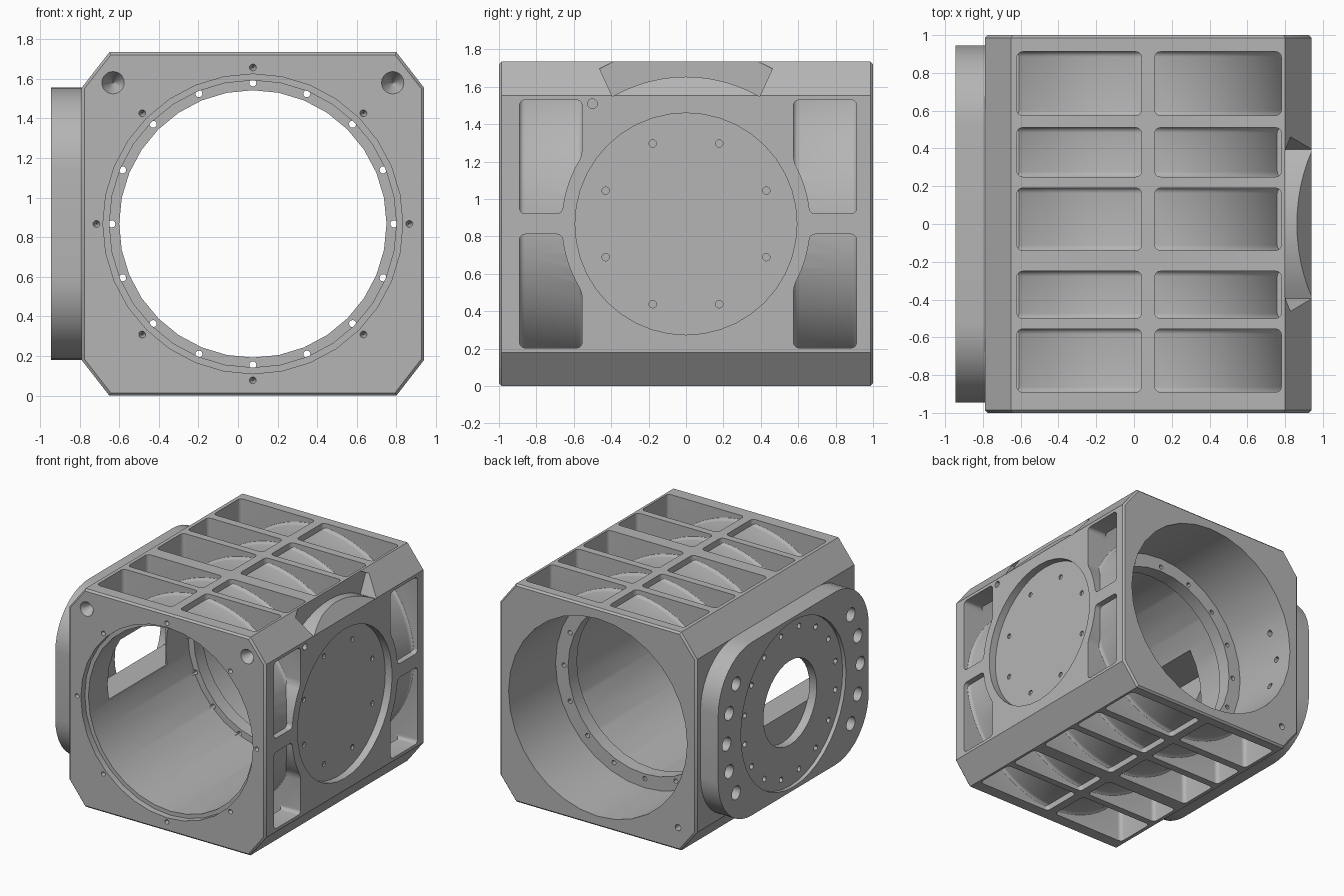
import bpy
import bmesh
from math import sin, cos, pi, radians, sqrt
from mathutils import Vector

if "Cube" in bpy.data.objects:
    bpy.data.objects.remove(bpy.data.objects["Cube"], do_unlink=True)

CX, CZ = 0.075, 0.867         # bore axis
LEFT, RIGHT, TOP = -0.79, 0.94, 1.734

metal = bpy.data.materials.new("machined grey")
GREY = (0.46, 0.46, 0.46, 1)
metal.use_nodes = True
metal.diffuse_color = GREY
metal.node_tree.nodes["Principled BSDF"].inputs["Base Color"].default_value = GREY

# Each axis maps profile (u, v) and distance w to x, y, z
AXES = {
    "X": lambda u, v, w: (w, u, v),
    "Y": lambda u, v, w: (u, w, v),
    "Z": lambda u, v, w: (u, v, w),
}


def rounded(points, r, steps=5):
    """Round the corners of a closed outline."""
    out = []
    pts = [Vector(p) for p in points]
    for i, p in enumerate(pts):
        a, b = pts[i - 1] - p, pts[(i + 1) % len(pts)] - p
        s = p + a.normalized() * min(r, a.length * 0.45)
        e = p + b.normalized() * min(r, b.length * 0.45)
        for k in range(steps + 1):
            t = k / steps
            w = sqrt(2) * t * (1 - t)
            q = s * (1 - t) ** 2 + e * t ** 2 + p * w
            out.append(q / ((1 - t) ** 2 + t ** 2 + w))
    return out


def rect(u0, u1, v0, v1):
    return [(u0, v0), (u1, v0), (u1, v1), (u0, v1)]


def ring(u, v, r, count, start=0.0):
    """Evenly spaced points on a circle."""
    return [(u + r * sin(radians(start) + 2 * pi * k / count),
             v + r * cos(radians(start) + 2 * pi * k / count)) for k in range(count)]


def holes(centres, r, n=12):
    return [ring(u, v, r, n) for u, v in centres]


def loft(name, axis, stacks):
    """Skin each stack of (outline, distance) sections into a closed solid."""
    bm = bmesh.new()
    for stack in stacks:
        loops = [[bm.verts.new(AXES[axis](u, v, w)) for u, v in line] for line, w in stack]
        bm.faces.new(loops[0])
        bm.faces.new(loops[-1])
        for lo, hi in zip(loops, loops[1:]):
            for i in range(len(lo)):
                bm.faces.new((lo[i - 1], lo[i], hi[i], hi[i - 1]))
    bmesh.ops.recalc_face_normals(bm, faces=bm.faces)
    mesh = bpy.data.meshes.new(name)
    bm.to_mesh(mesh)
    bm.free()
    mesh.materials.append(metal)
    ob = bpy.data.objects.new(name, mesh)
    bpy.context.collection.objects.link(ob)
    return ob


def prisms(name, axis, outlines, a, b, taper=1.0):
    """Extrude one or more outlines from a to b into one object."""
    stacks = []
    for outline in outlines:
        pts = [Vector(p) for p in outline]
        mid = sum(pts, Vector((0, 0))) / len(pts)
        stacks.append([(pts, a), ([mid + (p - mid) * taper for p in pts], b)])
    return loft(name, axis, stacks)


helpers = []


def combine(target, other, operation="DIFFERENCE"):
    other.hide_render = True
    helpers.append(other)
    mod = target.modifiers.new(other.name, "BOOLEAN")
    mod.object, mod.operation, mod.solver = other, operation, "EXACT"


def cut(target, name, axis, outlines, a, b, taper=1.0):
    combine(target, prisms(name, axis, outlines, a, b, taper))


def finish(ob):
    """Apply the modifiers and smooth the round surfaces."""
    graph = bpy.context.evaluated_depsgraph_get()
    ob.data = bpy.data.meshes.new_from_object(ob.evaluated_get(graph))
    ob.modifiers.clear()
    bpy.ops.object.select_all(action="DESELECT")
    ob.select_set(True)
    bpy.context.view_layer.objects.active = ob
    bpy.ops.object.shade_smooth_by_angle(angle=radians(30))


# Housing block with chamfered long edges
dx, dz = 0.14, 0.18
block = [(LEFT + dx, 0), (RIGHT - dx, 0), (RIGHT, dz), (RIGHT, TOP - dz),
         (RIGHT - dx, TOP), (LEFT + dx, TOP), (LEFT, TOP - dz), (LEFT, dz)]
housing = prisms("housing", "Y", [block], -1, 1)
edge = housing.modifiers.new("edge_break", "BEVEL")
edge.width, edge.segments = 0.014, 1
edge.limit_method, edge.angle_limit = "ANGLE", radians(60)

# Weight-saving pockets above and below
rows = [(-0.89, -0.556), (-0.5, -0.25), (-0.14, 0.19), (0.25, 0.51), (0.575, 0.912)]
columns = [(-0.62, 0.04), (0.11, 0.78)]
grid = [rounded(rect(*c, *r), 0.03) for c in columns for r in rows]
cut(housing, "top_pockets", "Z", grid, 1.32, 2)
cut(housing, "bottom_pockets", "Z", grid, -0.3, TOP - 1.32)

# Side pockets that curve around the round boss
side = []
for sy, inner, outer in ((-1, 0.556, 0.89), (1, 0.575, 0.912)):
    for sz in (-1, 1):
        boss = 0.665
        reach = sqrt(boss ** 2 - inner ** 2)
        heights = [0.055 + (reach - 0.055) * k / 5 for k in range(6)]
        path = [(sqrt(boss ** 2 - h * h), h) for h in heights]
        path += [(inner, 0.663), (outer, 0.663), (outer, 0.055)]
        side.append(rounded([(sy * u, CZ + sz * v) for u, v in path], 0.03))
cut(housing, "side_pockets", "X", side, 0.56, 1.1)

# Round sleeve forming the curved pocket floors, filleted up to each rib
FILLET = 0.03
swell = [(FILLET * (1 - cos(radians(t))), FILLET * (1 - sin(radians(t)))) for t in (0, 22, 45, 67, 90)]
profile = [(0.82 + FILLET, -0.95)]
for a, b in rows:
    profile += [(0.82 + rise, a - 0.003 + run) for run, rise in swell]
    profile += [(0.82 + rise, b + 0.003 - run) for run, rise in reversed(swell)]
profile.append((0.82 + FILLET, 0.95))
combine(housing, loft("sleeve", "Y", [[(ring(CX, CZ, r, 64), y) for r, y in profile]]), "UNION")

# Stepped bore with an internal lip
for name, r, a, b in (("front_counterbore", 0.757, -1.1, -0.95), ("front_bore", 0.725, -1.2, 0.3),
                      ("lip_bore", 0.675, -0.1, 0.6), ("back_bore", 0.785, 0.41, 1.1)):
    cut(housing, name, "Y", [ring(CX, CZ, r, 32)], a, b)
cut(housing, "lip_holes", "Y", holes(ring(CX, CZ, 0.712, 16), 0.018), 0.27, 0.5)

# Front and back face holes
cut(housing, "front_screw_holes", "Y", holes(ring(CX, CZ, 0.79, 8), 0.021), -1.01, -0.95, 0.05)
cut(housing, "corner_holes", "Y",
    holes([(CX - 0.706, 1.58), (CX + 0.706, 1.58)], 0.062, 20), -1.01, -0.9, 0.05)
cut(housing, "back_corner_hole", "Y", holes([(-0.63, 0.18)], 0.025), 0.9, 1.01)

# Round recess with its screw holes on the right face
cut(housing, "disc_recess", "X", [ring(0, CZ, 0.593, 40)], 0.88, 1.1)
cut(housing, "disc_screw_holes", "X", holes(ring(0, CZ, 0.465, 8, 22.5), 0.02), 0.866, 0.9)
cut(housing, "pin_hole", "X", holes([(-0.5, 1.51)], 0.026), 0.87, 1.1)

# Arc notch in the upper chamfer
angles = [radians(-30 + 5 * k) for k in range(13)]
notch = [(0.787 * sin(t), CZ + 0.787 * cos(t)) for t in angles]
notch += [(0.95 * sin(t * 0.97), CZ + 0.95 * cos(t * 0.97)) for t in reversed(angles)]
cut(housing, "arc_notch", "X", [notch], 0.8, 1.1)

# Mounting flange on the side wall
plate = rounded(rect(-0.945, 0.945, 0.18, 1.555), 0.42, 10)
flange = prisms("mounting_flange", "X", [plate], -0.945, -0.78)
cut(flange, "flange_recess", "X", [ring(0, CZ, 0.66, 40)], -1.1, -0.915)
cut(flange, "flange_round_opening", "X", [ring(0, CZ, 0.335, 32)], -1.2, -0.848)

# Window from the front bore, splayed out to the round opening
window = [(-0.85, -0.71), (-0.4, -0.71), (-0.4, 0.02), (-0.65, 0.02), (-0.85, 0.34)]
for part, name in ((housing, "wall_window"), (flange, "flange_window")):
    cut(part, name, "Z", [window], 0.75, 1.25)

# Flange bolt holes, narrowing through the housing wall
bolts = [(s * 0.84 * cos(radians(t)), CZ + 0.84 * sin(radians(t)))
         for s in (-1, 1) for t in (-31, -16, 0, 16, 31)]
cut(housing, "bolt_clearance", "X", holes(bolts, 0.024), -0.9, -0.66)
cut(flange, "flange_bolt_holes", "X", holes(bolts, 0.054, 18), -1.1, -0.8)
cut(flange, "flange_bolt_tips", "X", holes(bolts, 0.024), -0.85, -0.7)
cut(flange, "flange_screw_holes", "X", holes(ring(0, CZ, 0.58, 16, 11.25), 0.022), -1.1, -0.85)

for part in (housing, flange):
    finish(part)
for helper in helpers:
    bpy.data.objects.remove(helper, do_unlink=True)
